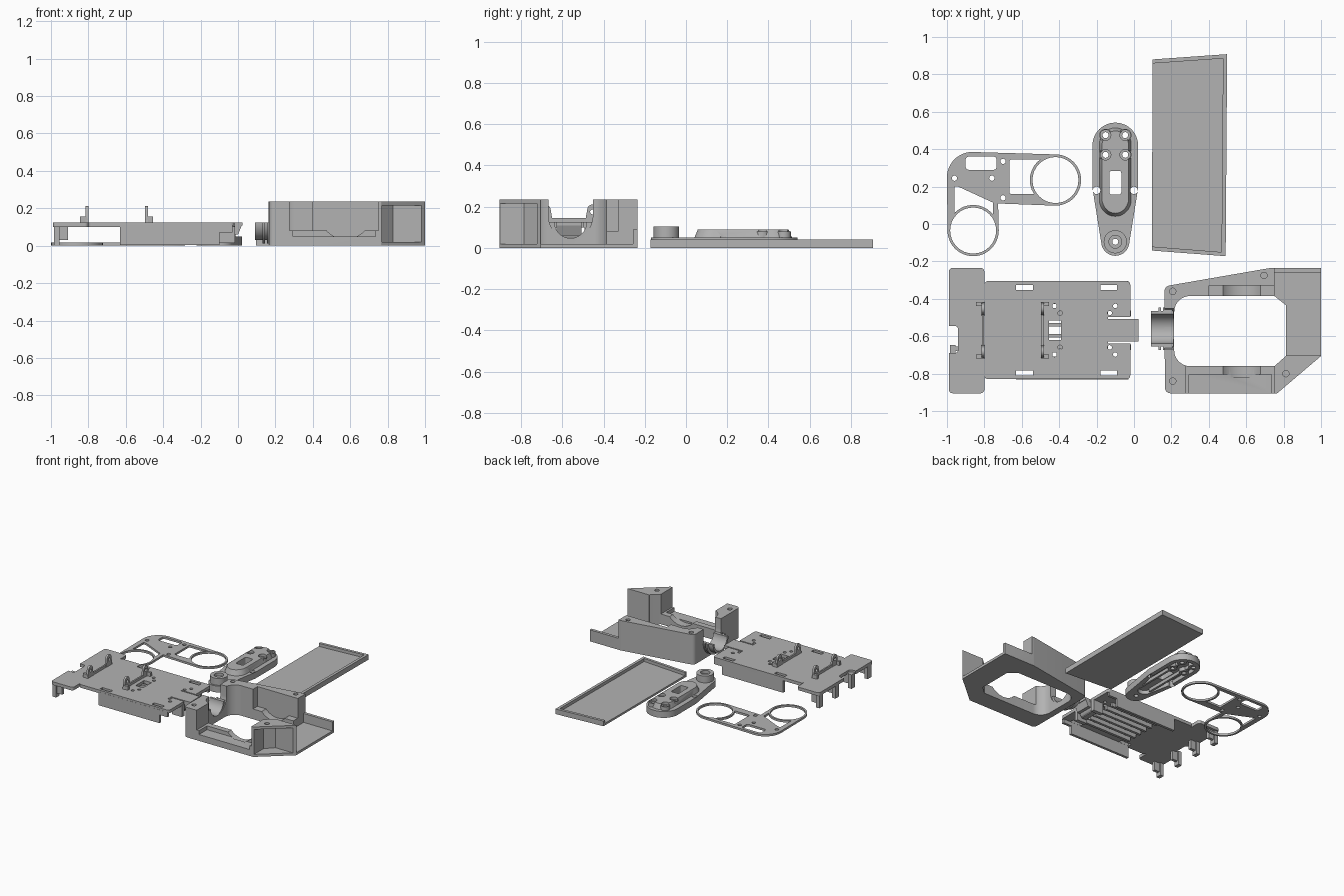
import bpy, bmesh, math
from mathutils import Vector, Matrix
from mathutils.geometry import convex_hull_2d

if "Cube" in bpy.data.objects:
    bpy.data.objects.remove(bpy.data.objects["Cube"])

grey = bpy.data.materials.new("plain grey")
grey.use_nodes = True
grey.diffuse_color = (0.45, 0.45, 0.45, 1)
grey.node_tree.nodes["Principled BSDF"].inputs["Base Color"].default_value = (0.45, 0.45, 0.45, 1)


def finish(name, bm):
    bmesh.ops.recalc_face_normals(bm, faces=bm.faces)
    mesh = bpy.data.meshes.new(name)
    bm.to_mesh(mesh)
    bm.free()
    mesh.materials.append(grey)
    obj = bpy.data.objects.new(name, mesh)
    bpy.context.collection.objects.link(obj)
    return obj


def prism(name, pts, z0, z1, scale_top=None):
    bm = bmesh.new()
    face = bm.faces.new([bm.verts.new((x, y, z0)) for x, y in pts])
    ext = bmesh.ops.extrude_face_region(bm, geom=[face])
    top = [v for v in ext["geom"] if isinstance(v, bmesh.types.BMVert)]
    mid = sum((v.co for v in top), Vector()) / len(top)
    for v in top:
        if scale_top:
            v.co.x = mid.x + (v.co.x - mid.x) * scale_top[0]
            v.co.y = mid.y + (v.co.y - mid.y) * scale_top[1]
        v.co.z = z1
    return finish(name, bm)


def hull(name, circles, z0, z1, scale_top=None, n=48):
    """Prism around the convex hull of circles (x, y, radius)."""
    pts = [Vector((x + r * math.cos(math.tau * i / n), y + r * math.sin(math.tau * i / n)))
           for x, y, r in circles for i in range(n)]
    return prism(name, [pts[i] for i in convex_hull_2d(pts)], z0, z1, scale_top)


def box(name, x0, x1, y0, y1, z0, z1):
    return prism(name, [(x0, y0), (x1, y0), (x1, y1), (x0, y1)], z0, z1)


def disc(name, x, y, r, z0, z1):
    return hull(name, [(x, y, r)], z0, z1, n=32)


def rod(name, axis, center, r, length):
    """Cylinder lying along X or Y."""
    bm = bmesh.new()
    turn = Matrix.Rotation(math.pi / 2, 4, "Y" if axis == "X" else "X")
    bmesh.ops.create_cone(bm, cap_ends=True, segments=48, radius1=r, radius2=r, depth=length,
                          matrix=Matrix.Translation(center) @ turn)
    return finish(name, bm)


def combine(obj, others, op="DIFFERENCE"):
    for other in others:
        mod = obj.modifiers.new("bool", "BOOLEAN")
        mod.object, mod.operation, mod.solver = other, op, "EXACT"
    graph = bpy.context.evaluated_depsgraph_get()
    mesh = bpy.data.meshes.new_from_object(obj.evaluated_get(graph))
    obj.modifiers.clear()
    obj.data = mesh
    for other in others:
        bpy.data.objects.remove(other)
    return obj


def holes(spots, r, z0=-0.1, z1=0.4):
    return [disc("hole", x, y, r, z0, z1) for x, y in spots]


# Flat plate with two rings
T = 0.016
corner, ring_a, ring_b = (-0.865, 0.25, 0.135), (-0.86, -0.035, 0.137), (-0.42, 0.235, 0.137)
plate = hull("ring_plate", [corner, ring_a], 0, T)
combine(plate, [hull("arm", [corner, ring_b], 0, T)], "UNION")
combine(plate, [
    hull("slot", [(x, y, 0.015) for x in (-0.885, -0.75) for y in (0.305, 0.345)], -1, 1),
    hull("window", [(x, y, 0.01) for x in (-0.655, -0.48) for y in (0.17, 0.335)], -1, 1),
    prism("wedge", [(-0.96, 0.2), (-0.94, 0.2), (-0.755, 0.115), (-0.755, 0.05), (-0.96, 0.05)], -1, 1)]
    + holes([(-0.7, 0.335), (-0.96, 0.245), (-0.76, 0.245), (-0.7, 0.14)], 0.014))
combine(plate, [disc("rim", *ring_a, 0, T), disc("rim", *ring_b, 0, T)], "UNION")
combine(plate, holes([ring_a[:2], ring_b[:2]], 0.123))

# Pivot arm: base, raised spine, boss, hollow underside
arm = hull("pivot_arm", [(-0.1, 0.42, 0.122), (-0.1, 0.2, 0.122), (-0.1, -0.095, 0.075)], 0, 0.05)
combine(arm, [hull("spine", [(-0.1, 0.43, 0.092), (-0.1, 0.125, 0.092)], 0.03, 0.09, (0.78, 0.9)),
              disc("boss", -0.1, -0.095, 0.062, 0.03, 0.103)], "UNION")
combine(arm, [hull("hollow", [(-0.1, 0.42, 0.09), (-0.1, 0.2, 0.09), (-0.1, 0.0, 0.05)], -0.1, 0.03)])
screws = [(x, y) for x in (-0.152, -0.047) for y in (0.37, 0.475)]
ribs = [box("rib", -0.1 + s - 0.008, -0.1 + s + 0.008, 0.0, 0.5, 0.005, 0.04) for s in (-0.045, 0.045)]
combine(arm, ribs + [disc("collar", x, y, 0.034, 0.0, 0.08) for x, y in screws], "UNION")
combine(arm, holes(screws, 0.016) + holes(screws, 0.028, 0.07)
        + holes([(-0.2, 0.18), (0.0, 0.18)], 0.02) + holes([(-0.1, -0.095)], 0.016)
        + holes([(-0.1, -0.095)], 0.034, 0.08)
        + [hull("slot", [(x, y, 0.012) for x in (-0.12, -0.08) for y in (0.17, 0.272)], -1, 1)])

# Cover panel with a raised rim on three sides
panel = prism("cover_panel", [(0.095, -0.142), (0.49, -0.172), (0.498, 0.908), (0.1, 0.88)], 0, 0.04)
combine(panel, [prism("recess", [(0.05, -0.117), (0.468, -0.15), (0.476, 0.885), (0.05, 0.855)], 0.016, 0.1)])

# Mounting deck
MID = -0.568
deck = hull("deck", [(x, y, 0.02) for x in (-0.78, -0.04) for y in (-0.81, -0.325)], 0.1, 0.125)
combine(deck, [hull("head", [(x, y, 0.02) for x in (-0.97, -0.82) for y in (-0.885, -0.255)], 0.1, 0.125)], "UNION")
cuts = [hull("notch", [(x, y, 0.02) for x in (-1.1, -0.96) for y in (-0.67, -0.565)], -1, 1),
        box("window", -0.455, -0.39, -0.62, -0.515, -1, 1)]
for s in (-1, 1):
    for x in (-0.63, -0.18):
        y = MID + s * 0.228
        cuts.append(box("slot", x, x + 0.09, y - 0.014, y + 0.014, -1, 1))
    cuts.append(box("slit", -0.14, 0.1, MID + s * 0.066 - 0.005, MID + s * 0.066 + 0.005, -1, 1))
    cuts += holes([(-0.425, MID + s * 0.13), (-0.395, MID + s * 0.092),
                   (-0.13, MID + s * 0.092), (-0.1, MID + s * 0.13)], 0.012)
combine(deck, cuts)

# Deck skirts, pegs and stiffening bars
for s, side in ((-1, "front"), (1, "back")):
    y = MID + s * 0.253
    box(side + "_skirt", -0.63, -0.1, y - 0.01, y + 0.01, 0.005, 0.11)
    box(side + "_skirt_end", -0.1, -0.03, y - 0.01, y + 0.01, 0.07, 0.11)
    for i, d in enumerate((0.1, 0.3)):
        yp = MID + s * d
        box(f"{side}_leg_{i}", -0.985, -0.91, yp - 0.012, yp + 0.012, 0.03, 0.11)
        box(f"{side}_leg_foot_{i}", -0.985, -0.955, yp - 0.022, yp + 0.022, 0.0, 0.11)
for i in range(6):
    y = MID - 0.15 + i * 0.06
    box(f"stiffening_bar_{i}", -0.56, -0.14, y - 0.01, y + 0.01, 0.07, 0.105)

# Sprung latch at the end of the deck
box("latch_tongue", -0.13, 0.025, MID - 0.06, MID + 0.06, 0.108, 0.125)
latch = rod("latch_hook", "Y", (-0.06, MID, 0.065), 0.035, 0.12)
box("latch_stem", -0.08, -0.04, MID - 0.06, MID + 0.06, 0.03, 0.11)
ramp = prism("latch_ramp", [(-0.03, 0.06), (0.0, 0.06), (0.025, 0.12), (-0.03, 0.12)], -0.06, 0.06)
ramp.matrix_world = Matrix.Translation((0, MID, 0)) @ Matrix.Rotation(math.pi / 2, 4, "X")
for s in (-1, 1):
    box("latch_prong", -0.1, -0.015, MID + s * 0.09 - 0.015, MID + s * 0.09 + 0.015, 0.015, 0.105)

# Upright clip brackets on the deck
for k, x in enumerate((-0.808, -0.49)):
    lean = -1 if k == 0 else 1
    box(f"bracket_rail_{k}", x - 0.006, x + 0.006, MID - 0.15, MID + 0.15, 0.12, 0.145)
    for s in (-1, 1):
        y = MID + s * 0.115
        lug = hull(f"bracket_lug_{k}", [(0.0, -0.03, 0.008), (0.0, 0.03, 0.008), (0.065, 0, 0.026)], 0, 0.016)
        combine(lug, [disc("eye", 0.055, 0, 0.012, -1, 1)])
        lug.matrix_world = Matrix.Translation((x + 0.008, y, 0.12)) @ Matrix.Rotation(-math.pi / 2, 4, "Y")
        x0, x1 = sorted((x, x + lean * 0.036))
        box(f"bracket_foot_{k}", x0, x1, MID + s * 0.14 - 0.01, MID + s * 0.14 + 0.01, 0.12, 0.155)

# Housing: solid outline, then opening, notches and open column
H = 0.235
housing = hull("housing", [(0.195, -0.36, 0.032), (0.73, -0.237, 0.002), (0.998, -0.237, 0.002),
                           (0.998, -0.705, 0.002), (0.765, -0.903, 0.002), (0.195, -0.875, 0.03)], 0, H)
combine(housing, [
    hull("opening", [(0.3, -0.47, 0.085), (0.3, -0.675, 0.085), (0.75, -0.387, 0.002),
                     (0.81, -0.435, 0.002), (0.81, -0.705, 0.002), (0.75, -0.758, 0.002)], -1, 1),
    box("open_end", 0.75, 1.1, -0.703, -0.258, 0.02, 1),
    box("low_lip", 0.75, 1.1, -0.3, -0.1, 0.09, 1),
    box("front_notch", 0.275, 0.75, -0.97, -0.7, 0.08, 1),
    box("front_step", 0.295, 0.735, -0.97, -0.805, 0.05, 1),
    box("back_notch", 0.4, 0.76, -0.45, -0.33, 0.08, 1),
    prism("column_hollow", [(0.77, -0.97), (1.1, -0.97), (1.1, -0.722), (0.83, -0.722), (0.77, -0.785)],
          0.02, 0.215),
    rod("front_cradle", "Y", (0.575, -0.775, 0.17), 0.135, 0.09),
    rod("back_cradle", "Y", (0.575, -0.375, 0.17), 0.135, 0.09),
    rod("neck_seat", "X", (0.18, -0.56, 0.155), 0.108, 0.2),
    box("neck_gap", 0.08, 0.28, -0.668, -0.452, 0.155, 1)]
    + holes([(0.207, -0.36), (0.695, -0.275), (0.207, -0.84), (0.812, -0.8)], 0.017, 0.1))

# Half-pipe neck with stepped collars
neck = rod("neck", "X", (0.15, -0.56, 0.125), 0.095, 0.12)
combine(neck, [rod("collar", "X", (c, -0.56, 0.125), 0.114, w) for c, w in ((0.137, 0.014), (0.18, 0.05))], "UNION")
combine(neck, [rod("bore", "X", (0.15, -0.56, 0.125), 0.078, 0.4),
               box("upper_half", 0, 0.4, -0.8, -0.3, 0.125, 0.4)])

# Smooth shading with sharp edges kept
bpy.ops.object.select_all(action="DESELECT")
for obj in bpy.context.collection.objects:
    if obj.type == "MESH" and obj.data.materials and obj.data.materials[0] == grey:
        obj.select_set(True)
        bpy.context.view_layer.objects.active = obj
bpy.ops.object.shade_smooth_by_angle(angle=math.radians(30))
